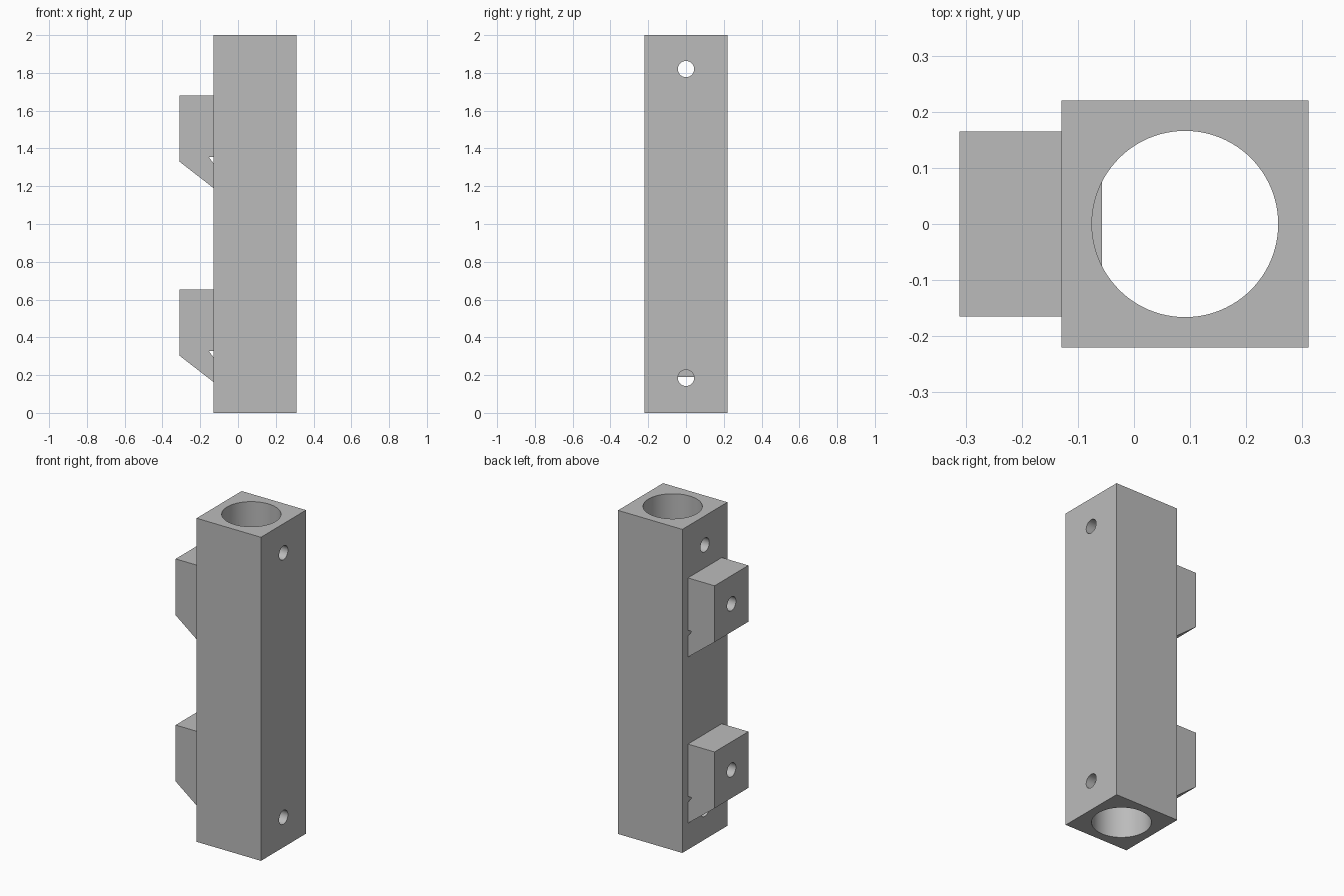
import bpy, bmesh, math
from mathutils import Matrix, Vector

old = bpy.data.objects.get("Cube")
if old:
    bpy.data.objects.remove(old, do_unlink=True)

BORE_X = 0.091
HALF_TUBE = 0.22
HOLE_R = 0.043
LUG_LIFT = 1.027

grey = bpy.data.materials.new("plain_grey")
grey.use_nodes = True
colour = (0.5, 0.5, 0.5, 1)
grey.diffuse_color = colour
grey.node_tree.nodes["Principled BSDF"].inputs["Base Color"].default_value = colour


def finish(name, bm):
    bmesh.ops.recalc_face_normals(bm, faces=bm.faces)
    mesh = bpy.data.meshes.new(name)
    bm.to_mesh(mesh)
    bm.free()
    mesh.materials.append(grey)
    obj = bpy.data.objects.new(name, mesh)
    bpy.context.collection.objects.link(obj)
    return obj


def box(name, size, centre):
    bm = bmesh.new()
    bmesh.ops.create_cube(bm, size=1, matrix=Matrix.Translation(centre) @ Matrix.Diagonal((*size, 1)))
    return finish(name, bm)


def cylinder(name, radius, length, centre, along_x=False, sides=48):
    turn = Matrix.Rotation(math.pi / 2 if along_x else 0, 4, 'Y')
    bm = bmesh.new()
    bmesh.ops.create_cone(bm, cap_ends=True, segments=sides, radius1=radius, radius2=radius,
                          depth=length, matrix=Matrix.Translation(centre) @ turn)
    return finish(name, bm)


def extrude_profile(name, points, half_width):
    bm = bmesh.new()
    face = bm.faces.new([bm.verts.new((x, -half_width, z)) for x, z in points])
    moved = bmesh.ops.extrude_face_region(bm, geom=[face])["geom"]
    verts = [v for v in moved if isinstance(v, bmesh.types.BMVert)]
    bmesh.ops.translate(bm, verts=verts, vec=Vector((0, 2 * half_width, 0)))
    return finish(name, bm)


def combine(target, other, operation):
    mod = target.modifiers.new(operation.lower(), 'BOOLEAN')
    mod.operation = operation
    mod.solver = 'EXACT'
    mod.object = other
    bpy.context.view_layer.objects.active = target
    bpy.ops.object.modifier_apply(modifier=mod.name)
    bpy.data.objects.remove(other, do_unlink=True)


# Square tube with a round bore
body = box("mounting_tube", (2 * HALF_TUBE, 2 * HALF_TUBE, 2), (BORE_X, 0, 1))
combine(body, cylinder("bore_cutter", 0.166, 2.2, (BORE_X, 0, 1), sides=96), 'DIFFERENCE')

# Two lugs with sloped undersides and a small notch against the tube
profile = [(-0.311, 0.652), (-0.311, 0.304), (-0.129, 0.163), (-0.119, 0.155),
           (-0.119, 0.279), (-0.155, 0.328), (-0.057, 0.328), (-0.057, 0.652)]
for lift in (0, LUG_LIFT):
    lug = extrude_profile("lug", [(x, z + lift) for x, z in profile], 0.165)
    combine(body, lug, 'UNION')

# Cross holes through the tube walls
for z in (0.185, 1.82):
    combine(body, cylinder("cross_hole_cutter", HOLE_R, 0.512, (BORE_X, 0, z), True), 'DIFFERENCE')

# Screw holes through the lugs into the bore
for lift in (0, LUG_LIFT):
    combine(body, cylinder("lug_hole_cutter", HOLE_R, 0.36, (-0.18, 0, 0.478 + lift), True), 'DIFFERENCE')

# Smooth round walls, crisp edges
bpy.ops.object.select_all(action='DESELECT')
body.select_set(True)
bpy.context.view_layer.objects.active = body
bpy.ops.object.shade_smooth_by_angle(angle=math.radians(30))
